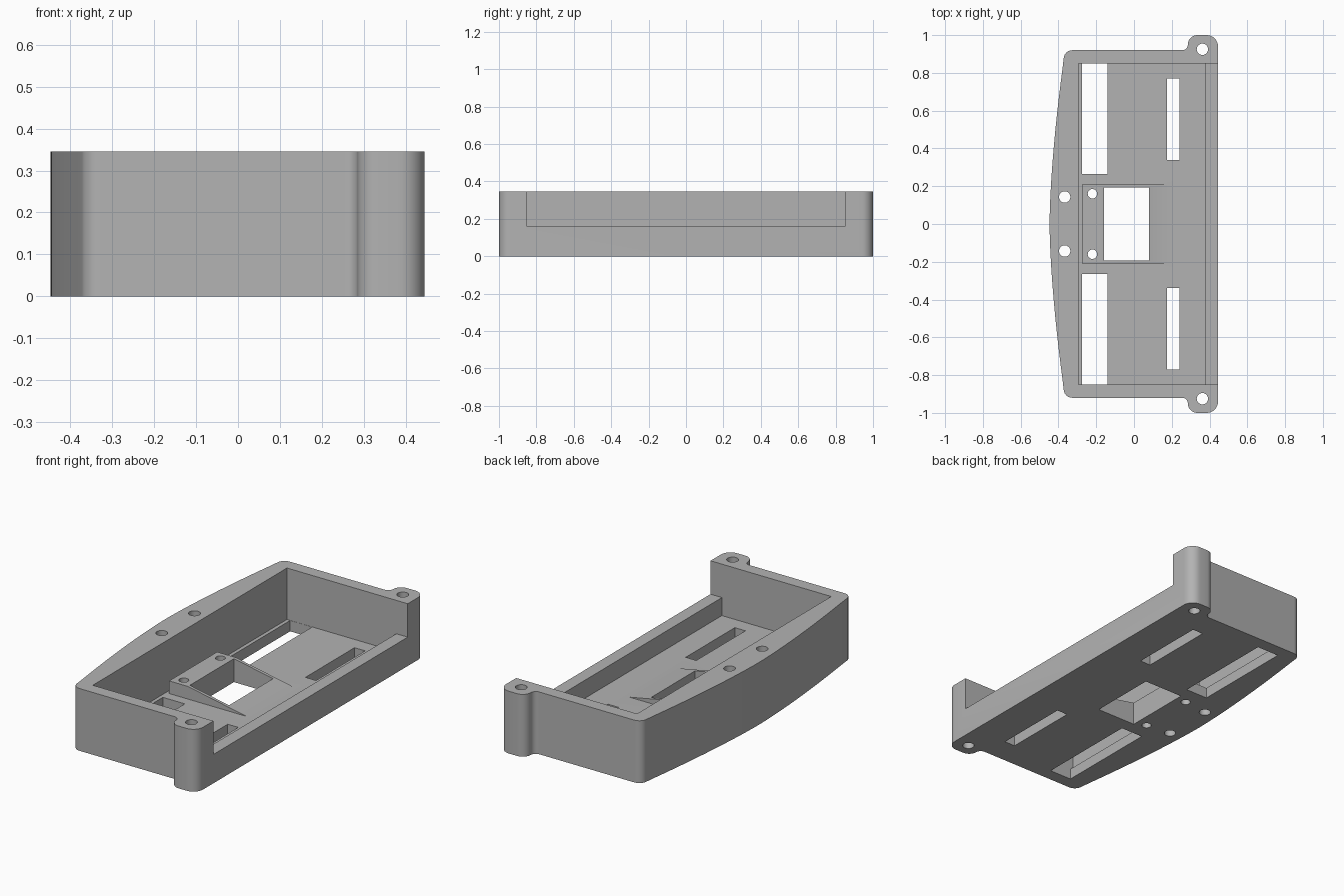
import bpy, bmesh, math
from mathutils import Vector

if "Cube" in bpy.data.objects:
    bpy.data.objects.remove(bpy.data.objects["Cube"])

HEIGHT, FLOOR, RAIL, BOSS = 0.345, 0.06, 0.16, 0.13

grey = bpy.data.materials.new("plain grey")
grey.use_nodes = True
GREY = (0.45, 0.45, 0.45, 1)
grey.diffuse_color = GREY
grey.node_tree.nodes["Principled BSDF"].inputs["Base Color"].default_value = GREY


def prism(name, points, offset):
    """Closed 3D profile pushed along an offset vector."""
    bm = bmesh.new()
    face = bm.faces.new([bm.verts.new(p) for p in points])
    out = bmesh.ops.extrude_face_region(bm, geom=[face])
    moved = [g for g in out["geom"] if isinstance(g, bmesh.types.BMVert)]
    bmesh.ops.translate(bm, verts=moved, vec=offset)
    bmesh.ops.recalc_face_normals(bm, faces=bm.faces)
    mesh = bpy.data.meshes.new(name)
    bm.to_mesh(mesh)
    bm.free()
    mesh.materials.append(grey)
    obj = bpy.data.objects.new(name, mesh)
    bpy.context.collection.objects.link(obj)
    return obj


def block(name, x0, x1, y0, y1, z0, z1):
    pts = [(x0, y0, z0), (x1, y0, z0), (x1, y1, z0), (x0, y1, z0)]
    return prism(name, pts, (0, 0, z1 - z0))


def drill(name, x, y, r):
    steps = [math.tau * i / 32 for i in range(32)]
    pts = [(x + r * math.cos(a), y + r * math.sin(a), -0.1) for a in steps]
    return prism(name, pts, (0, 0, HEIGHT + 0.2))


def combine(target, tool, operation="DIFFERENCE"):
    mod = target.modifiers.new(tool.name, "BOOLEAN")
    mod.operation, mod.object, mod.solver = operation, tool, "EXACT"
    bpy.context.view_layer.objects.active = target
    bpy.ops.object.modifier_apply(modifier=mod.name)
    bpy.data.objects.remove(tool)


def arc(cx, cy, r, start, end, n=8):
    angles = [math.radians(start + (end - start) * i / n) for i in range(n + 1)]
    return [(cx + r * math.cos(a), cy + r * math.sin(a)) for a in angles]


# Outer shell: mounting ears at the corners and a bowed left wall
half = arc(0.385, 0.94, 0.06, 0, 90) + arc(0.335, 0.95, 0.05, 90, 180)
half += arc(0.255, 0.95, 0.03, 0, -90) + arc(-0.327, 0.875, 0.045, 90, 174)
half += [(-0.447 + 0.075 * (y / 0.87) ** 1.6, y)
         for y in [0.8 - 0.05 * i for i in range(16)]]
outline = half + [(-0.447, 0)] + [(x, -y) for x, y in reversed(half)]
tray = prism("tray", [(x, y, 0) for x, y in outline], (0, 0, HEIGHT))

# Inner pocket and the lowered right rail
combine(tray, block("pocket", -0.295, 0.375, -0.85, 0.85, FLOOR, 1))
combine(tray, block("rail_gap", 0.3, 0.6, -0.85, 0.85, RAIL, 1))

# Central wedge-shaped boss
side = [(-0.275, 0.03), (0.2, 0.03), (0.2, FLOOR), (-0.16, BOSS), (-0.275, BOSS)]
boss = prism("boss", [(x, -0.21, z) for x, z in side], (0, 0.42, 0))
combine(tray, boss, "UNION")
combine(tray, block("window", -0.16, 0.08, -0.193, 0.193, -0.1, 0.5))

# Floor slots and screw holes on both sides
for s in (-1, 1):
    for name, x0, x1, a, b in (("wide_slot", -0.275, -0.14, 0.265, 0.849),
                               ("narrow_slot", 0.175, 0.24, 0.34, 0.77)):
        y0, y1 = sorted((s * a, s * b))
        combine(tray, block(name, x0, x1, y0, y1, -0.1, 0.15))
    for name, x, y, r in (("wall_hole", -0.367, 0.143, 0.03),
                          ("ear_hole", 0.362, 0.925, 0.03),
                          ("boss_hole", -0.22, 0.16, 0.025)):
        combine(tray, drill(name, x, s * y, r))

bpy.ops.object.select_all(action="DESELECT")
tray.select_set(True)
bpy.context.view_layer.objects.active = tray
bpy.ops.object.shade_smooth_by_angle(angle=math.radians(30))
